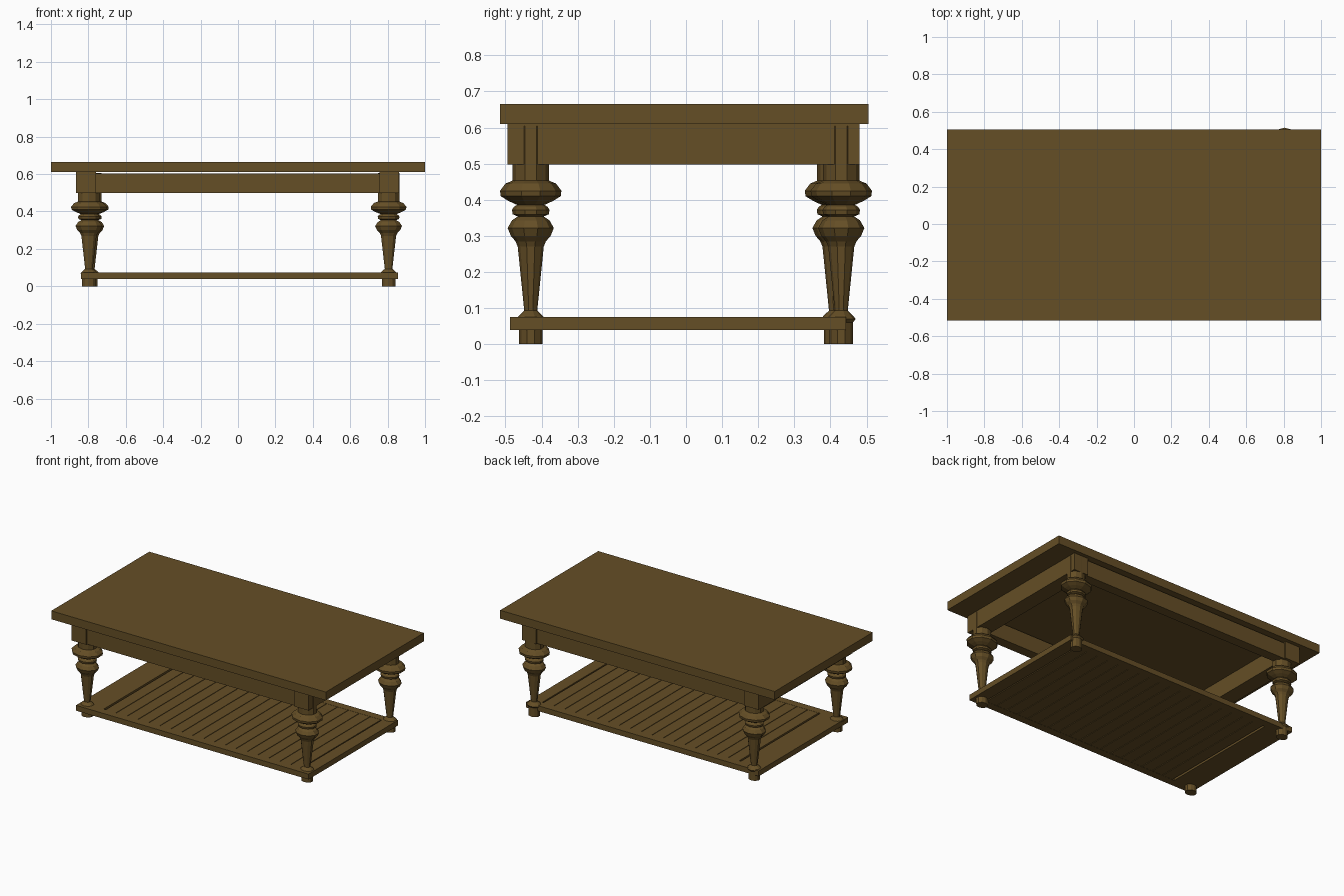
import bpy, bmesh, math

if "Cube" in bpy.data.objects:
    bpy.data.objects.remove(bpy.data.objects["Cube"])

wood = bpy.data.materials.new("brown_wood")
wood.diffuse_color = (0.13, 0.077, 0.019, 1)
wood.use_nodes = True
wood.node_tree.nodes["Principled BSDF"].inputs["Base Color"].default_value = wood.diffuse_color


def make_object(name, bm):
    bmesh.ops.recalc_face_normals(bm, faces=bm.faces[:])
    mesh = bpy.data.meshes.new(name)
    bm.to_mesh(mesh)
    bm.free()
    mesh.materials.append(wood)
    obj = bpy.data.objects.new(name, mesh)
    bpy.context.collection.objects.link(obj)
    return obj


def add_box(bm, x0, x1, y0, y1, z0, z1):
    verts = bmesh.ops.create_cube(bm, size=1)["verts"]
    for v in verts:
        v.co = ((x0 + x1) / 2 + v.co.x * (x1 - x0),
                (y0 + y1) / 2 + v.co.y * (y1 - y0),
                (z0 + z1) / 2 + v.co.z * (z1 - z0))


def box(name, *bounds):
    bm = bmesh.new()
    add_box(bm, *bounds)
    return make_object(name, bm)


def turned_leg(name, cx, cy, profile, sides=10, x_scale=1.18):
    bm = bmesh.new()
    rings = []
    for r, z in profile:
        ring = []
        for i in range(sides):
            a = math.pi / 2 + 2 * math.pi * i / sides
            ring.append(bm.verts.new((cx + x_scale * r * math.cos(a), cy + r * math.sin(a), z)))
        rings.append(ring)
    for low, high in zip(rings, rings[1:]):
        for i in range(sides):
            j = (i + 1) % sides
            bm.faces.new((low[i], low[j], high[j], high[i]))
    bm.faces.new(rings[0])
    bm.faces.new(rings[-1])
    return make_object(name, bm)


# Table top
box("table_top", -1, 1, -0.515, 0.505, 0.61, 0.665)

# Apron: thick end boards with thinner long boards between them
box("left_end_apron", -0.865, -0.76, -0.495, 0.48, 0.498, 0.61)
box("right_end_apron", 0.757, 0.86, -0.495, 0.48, 0.498, 0.61)
box("front_apron", -0.76, 0.757, -0.485, -0.42, 0.498, 0.603)
box("back_apron", -0.76, 0.757, 0.405, 0.47, 0.498, 0.603)

# Faceted turned legs
profile = [(0.032, 0), (0.032, 0.06), (0.04, 0.07), (0.032, 0.08), (0.018, 0.093),
           (0.036, 0.27), (0.042, 0.285), (0.055, 0.30), (0.064, 0.322),
           (0.052, 0.343), (0.036, 0.354), (0.05, 0.36), (0.052, 0.372),
           (0.047, 0.38), (0.038, 0.386), (0.062, 0.397), (0.083, 0.41),
           (0.085, 0.425), (0.07, 0.445), (0.051, 0.453), (0.051, 0.605)]
for name, x, y in (("front_left_leg", -0.797, -0.43), ("front_right_leg", 0.805, -0.43),
                   ("back_left_leg", -0.787, 0.414), ("back_right_leg", 0.805, 0.43)):
    turned_leg(name, x, y, profile)

# Lower shelf: rails front and back, wide boards at the ends
box("front_shelf_rail", -0.84, 0.855, -0.487, -0.435, 0.04, 0.075)
box("back_shelf_rail", -0.84, 0.855, 0.391, 0.443, 0.04, 0.075)
box("left_shelf_board", -0.84, -0.674, -0.435, 0.391, 0.04, 0.075)
box("right_shelf_board", 0.775, 0.855, -0.435, 0.391, 0.04, 0.075)

# Slats with narrow gaps between the end boards
bm = bmesh.new()
count, start, end, gap = 18, -0.66, 0.771, 0.004
pitch = (end - start) / count
for i in range(count):
    x = start + i * pitch
    add_box(bm, x, x + pitch - gap, -0.435, 0.391, 0.041, 0.074)
make_object("shelf_slats", bm)
